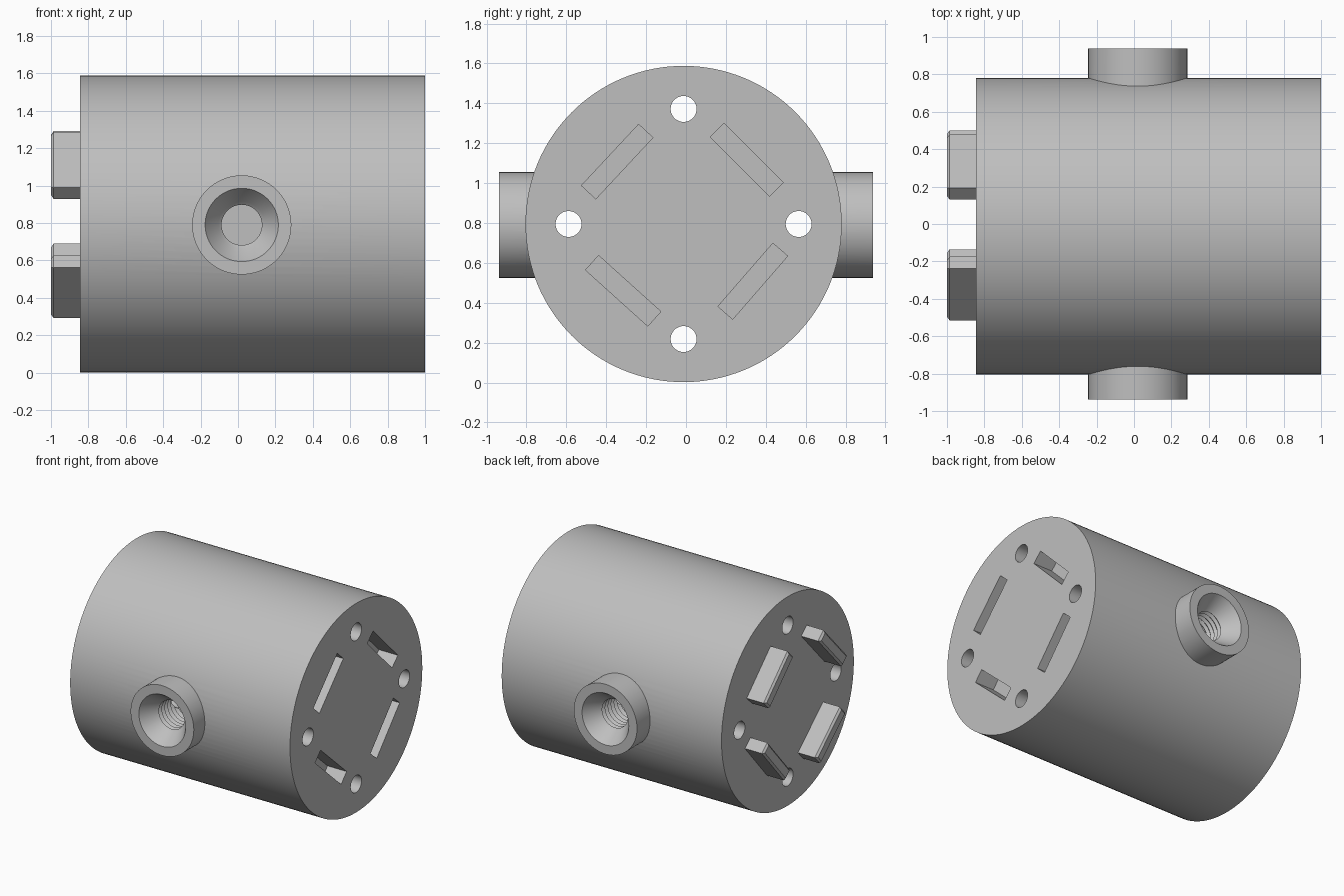
import bpy, bmesh, math
from mathutils import Matrix, Vector

if "Cube" in bpy.data.objects:
    bpy.data.objects.remove(bpy.data.objects["Cube"], do_unlink=True)

metal = bpy.data.materials.new("grey metal")
metal.use_nodes = True
GREY = (0.52, 0.52, 0.52, 1)
metal.diffuse_color = GREY
metal.node_tree.nodes["Principled BSDF"].inputs["Base Color"].default_value = GREY

MID_Y, MID_Z, RADIUS = -0.012, 0.795, 0.793
BACK_X = -0.845
PORT_X, PORT_Z, PORT_END = 0.02, 0.79, 0.937


def make_object(name, bm):
    bmesh.ops.recalc_face_normals(bm, faces=bm.faces)
    mesh = bpy.data.meshes.new(name)
    bm.to_mesh(mesh)
    bm.free()
    mesh.materials.append(metal)
    obj = bpy.data.objects.new(name, mesh)
    bpy.context.collection.objects.link(obj)
    return obj


def lathe(name, profile, origin, axis, sides):
    """Solid of revolution from (distance along axis, radius) pairs."""
    bm = bmesh.new()
    turn = Vector((0, 0, 1)).rotation_difference(Vector(axis)).to_matrix()
    rings = []
    for along, radius in profile:
        ring = []
        for i in range(sides):
            a = 2 * math.pi * i / sides
            p = Vector((radius * math.cos(a), radius * math.sin(a), along))
            ring.append(bm.verts.new(turn @ p + Vector(origin)))
        rings.append(ring)
    for low, high in zip(rings, rings[1:]):
        for i in range(sides):
            j = (i + 1) % sides
            bm.faces.new((low[i], low[j], high[j], high[i]))
    bm.faces.new(rings[0][::-1])
    bm.faces.new(rings[-1])
    return make_object(name, bm)


def block(name, x0, x1, y, z, length, width, degrees, chamfer=0):
    """Box lying along a turned line in the end face."""
    bm = bmesh.new()
    place = (Matrix.Translation(((x0 + x1) / 2, y, z))
             @ Matrix.Rotation(math.radians(degrees), 4, 'X')
             @ Matrix.Diagonal((x1 - x0, length, width, 1)))
    bmesh.ops.create_cube(bm, size=1, matrix=place)
    if chamfer:
        edges = [e for e in bm.edges if all(v.co.x < x0 + 0.001 for v in e.verts)]
        bmesh.ops.bevel(bm, geom=edges, offset=chamfer, segments=1, affect='EDGES')
    return make_object(name, bm)


def combine(target, tool, operation):
    mod = target.modifiers.new("combine", 'BOOLEAN')
    mod.operation = operation
    mod.solver = 'EXACT'
    mod.object = tool
    bpy.context.view_layer.objects.active = target
    bpy.ops.object.modifier_apply(modifier=mod.name)
    bpy.data.objects.remove(tool, do_unlink=True)


# Main drum
body = lathe("drum_body", [(BACK_X, RADIUS), (1, RADIUS)], (0, MID_Y, MID_Z), (1, 0, 0), 128)

# Side ports, front and back
for side in (-1, 1):
    port = lathe("port", [(0.4, 0.265), (PORT_END, 0.265)],
                 (PORT_X, 0, PORT_Z), (0, side, 0), 96)
    combine(body, port, 'UNION')

# Countersunk threaded bores
for side in (-1, 1):
    profile = [(PORT_END + 0.02, 0.21), (PORT_END - 0.1, 0.125)]
    for k in range(10):
        start = PORT_END - 0.115 - k * 0.036
        profile += [(start, 0.108), (start - 0.018, 0.125)]
    profile.append((profile[-1][0] - 0.018, 0.108))
    bore = lathe("bore_cutter", profile, (PORT_X, 0, PORT_Z), (0, side, 0), 64)
    combine(body, bore, 'DIFFERENCE')

# Four bolt holes through the whole length
for i in range(4):
    a = i * math.pi / 2
    spot = (0, MID_Y + 0.577 * math.cos(a), MID_Z + 0.577 * math.sin(a))
    hole = lathe("bolt_cutter", [(-1.2, 0.065), (1.2, 0.065)], spot, (1, 0, 0), 48)
    combine(body, hole, 'DIFFERENCE')

# Joining slots on one end, matching tabs on the other
JOINTS = {"upper_front": (-0.345, 1.108, 47), "upper_back": (0.305, 1.117, -45),
          "lower_front": (-0.315, 0.46, -42), "lower_back": (0.335, 0.508, 49)}
for place, (y, z, angle) in JOINTS.items():
    slot = block("slot_cutter", 0.84, 1.1, y, z, 0.42, 0.098, angle)
    combine(body, slot, 'DIFFERENCE')
    block(place + "_tab", -1, BACK_X + 0.02, y, z, 0.405, 0.088, angle, 0.014)

# Smooth round walls, crisp edges
bpy.ops.object.select_all(action='DESELECT')
body.select_set(True)
bpy.context.view_layer.objects.active = body
bpy.ops.object.shade_smooth_by_angle(angle=math.radians(25))
